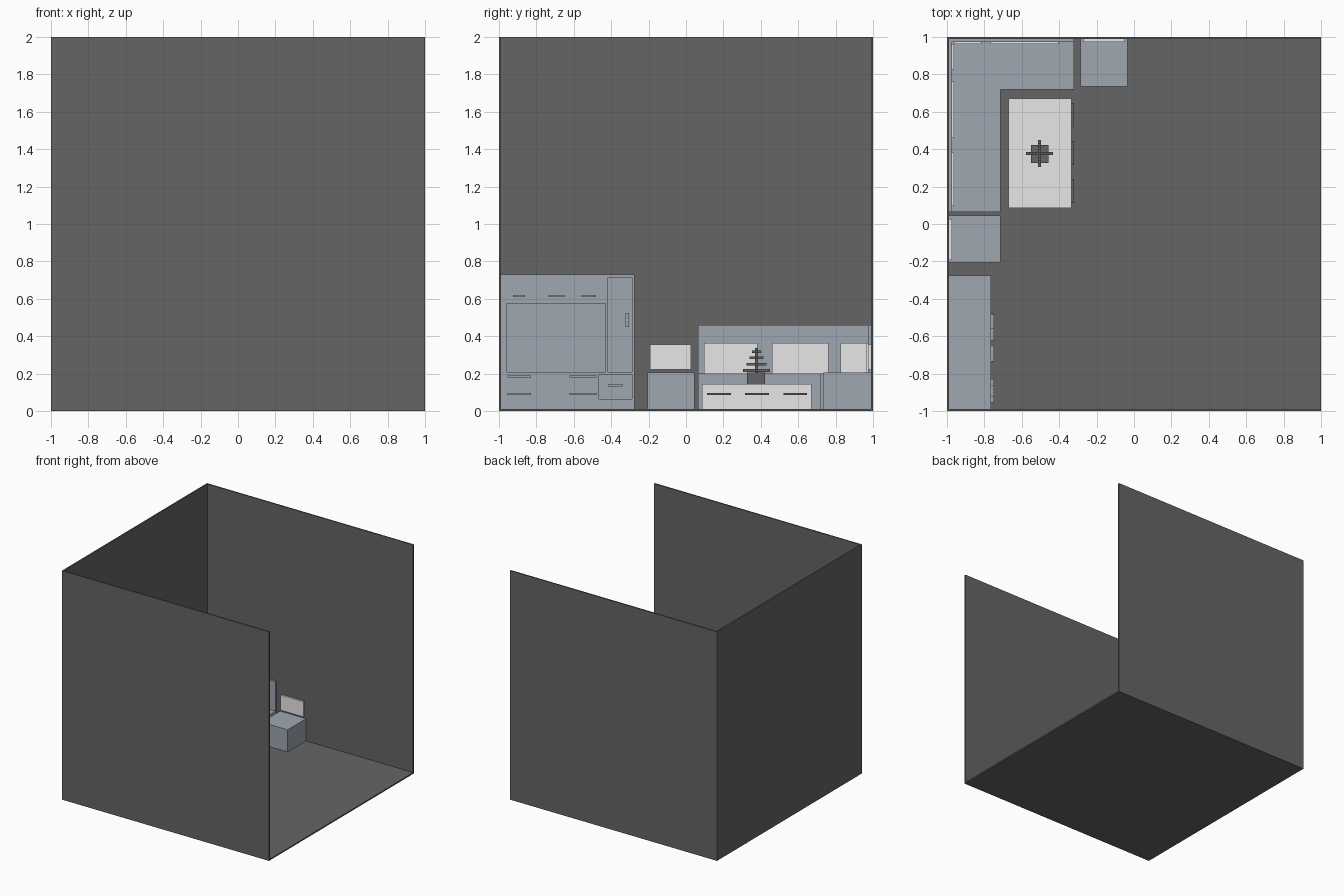
import bpy
import bmesh

if "Cube" in bpy.data.objects:
    bpy.data.objects.remove(bpy.data.objects["Cube"], do_unlink=True)


def material(name, rgb):
    m = bpy.data.materials.new(name)
    m.use_nodes = True
    m.diffuse_color = (*rgb, 1)
    m.node_tree.nodes["Principled BSDF"].inputs["Base Color"].default_value = (*rgb, 1)
    return m


DARK = material("dark_grey", (0.13, 0.13, 0.13))
BLUE = material("blue_grey", (0.35, 0.39, 0.435))
WHITE = material("off_white", (0.8, 0.8, 0.8))


def boxes(name, mat, *bounds):
    """One object made of axis-aligned boxes given as (x0, x1, y0, y1, z0, z1)."""
    bm = bmesh.new()
    for x0, x1, y0, y1, z0, z1 in bounds:
        for v in bmesh.ops.create_cube(bm, size=1)["verts"]:
            v.co = (x1 if v.co.x > 0 else x0,
                    y1 if v.co.y > 0 else y0,
                    z1 if v.co.z > 0 else z0)
    me = bpy.data.meshes.new(name)
    bm.to_mesh(me)
    bm.free()
    me.materials.append(mat)
    ob = bpy.data.objects.new(name, me)
    bpy.context.collection.objects.link(ob)
    return ob


def prism(name, mat, outline, z0, z1):
    """Vertical prism from a flat outline."""
    bm = bmesh.new()
    face = bm.faces.new([bm.verts.new((x, y, z0)) for x, y in outline])
    top = bmesh.ops.extrude_face_region(bm, geom=[face])["geom"]
    for v in top:
        if isinstance(v, bmesh.types.BMVert):
            v.co.z = z1
    bmesh.ops.recalc_face_normals(bm, faces=bm.faces)
    me = bpy.data.meshes.new(name)
    bm.to_mesh(me)
    bm.free()
    me.materials.append(mat)
    ob = bpy.data.objects.new(name, me)
    bpy.context.collection.objects.link(ob)
    return ob


def cut(target, cutter):
    """Subtract the cutter from the target, then discard it."""
    cutter.hide_render = True
    mod = target.modifiers.new("cut", "BOOLEAN")
    mod.operation = "DIFFERENCE"
    mod.solver = "EXACT"
    mod.object = cutter
    bpy.context.view_layer.objects.active = target
    bpy.ops.object.modifier_apply(modifier=mod.name)
    bpy.data.objects.remove(cutter, do_unlink=True)


# Room shell, open at the top and on the +x side
T = 0.012
IN = 1 - T
boxes("floor", DARK, (-1, 1, -1, 1, 0, T))
boxes("side_wall", DARK, (-1, -IN, -1, 1, T, 2))
boxes("front_wall", DARK, (-IN, 1, -1, -IN, T, 2))
boxes("back_wall", DARK, (-IN, 1, IN, 1, T, 2))

# Cabinet with an open niche, inset doors and inset drawer
CX = -0.765
cabinet = boxes("cabinet", BLUE, (-IN, CX, -IN, -0.275, T, 0.73))
doors = [(-0.96, -0.815), (-0.785, -0.625), (-0.595, -0.445)]
recess = [(CX - 0.008, CX + 0.1, a, b, 0.59, 0.715) for a, b in doors]
recess += [(CX - 0.15, CX + 0.1, -0.96, -0.43, 0.21, 0.575),
           (CX - 0.012, CX + 0.1, -0.418, -0.29, 0.208, 0.715),
           (CX - 0.012, CX + 0.1, -0.465, -0.29, 0.065, 0.195)]
cut(cabinet, boxes("niche_cutter", BLUE, *recess))

# Cabinet handles
HX = -0.748
handles = [(CX - 0.008, HX, a, b, 0.609, 0.621)
           for a, b in [(-0.925, -0.862), (-0.735, -0.65), (-0.56, -0.48)]]
for a, b in [(-0.955, -0.83), (-0.623, -0.479)]:
    handles += [(CX, HX, a, b, 0.178, 0.191), (CX, HX, a, b, 0.086, 0.097)]
handles += [(CX - 0.012, CX - 0.001, -0.414, -0.34, 0.13, 0.144),
            (CX - 0.012, CX - 0.001, -0.323, -0.305, 0.45, 0.525)]
boxes("cabinet_handles", BLUE, *handles)

# Corner sofa: L-shaped seat and thin L-shaped backrest
SEAT = 0.2
BX = -0.974
prism("sofa_seat", BLUE, [(-IN, 0.065), (-0.715, 0.065), (-0.715, 0.72),
                          (-0.32, 0.72), (-0.32, IN), (-IN, IN)], T, SEAT)
prism("sofa_backrest", BLUE, [(-IN, 0.065), (BX, 0.065), (BX, -BX),
                              (-0.32, -BX), (-0.32, IN), (-IN, IN)], SEAT, 0.46)
side = [(0.095, 0.382), (0.46, 0.762), (0.825, 0.962)]
back = [(-0.962, -0.815), (-0.767, -0.404)]
boxes("sofa_cushions", WHITE,
      *[(BX, BX + 0.012, a, b, SEAT, 0.365) for a, b in side],
      *[(a, b, -BX - 0.012, -BX, SEAT, 0.365) for a, b in back])

# Two single seats with back pads on the walls
boxes("side_stool", BLUE, (-IN, -0.715, -0.205, 0.045, T, 0.205))
boxes("side_stool_pad", WHITE, (-IN, BX, -0.193, 0.027, 0.222, 0.355))
boxes("back_stool", BLUE, (-0.285, -0.035, 0.735, IN, T, 0.205))
boxes("back_stool_pad", WHITE, (-0.27, -0.05, -BX, IN, 0.222, 0.355))

# Low table with a shallow recessed top and three drawer handles
table = boxes("coffee_table", WHITE, (-0.67, -0.335, 0.085, 0.67, T, 0.145))
cut(table, boxes("table_cutter", WHITE, (-0.64, -0.365, 0.112, 0.643, 0.14, 0.3)))
boxes("table_handles", DARK,
      *[(-0.335, -0.32, y, y + 0.128, 0.085, 0.096) for y in (0.112, 0.316, 0.52)])

# Small potted tree: square pot, trunk and tiers of crossed branches
PX, PY = -0.505, 0.377
boxes("plant_pot", DARK, (PX - 0.047, PX + 0.047, PY - 0.05, PY + 0.045, 0.14, 0.205))
tree = [(PX - 0.009, PX + 0.009, PY - 0.009, PY + 0.009, 0.205, 0.338)]
for z, r in [(0.21, 0.072), (0.243, 0.053), (0.277, 0.037), (0.31, 0.023)]:
    tree += [(PX - r, PX + r, PY - 0.008, PY + 0.008, z, z + 0.014),
             (PX - 0.008, PX + 0.008, PY - r, PY + r, z, z + 0.014)]
boxes("plant_tree", DARK, *tree)
